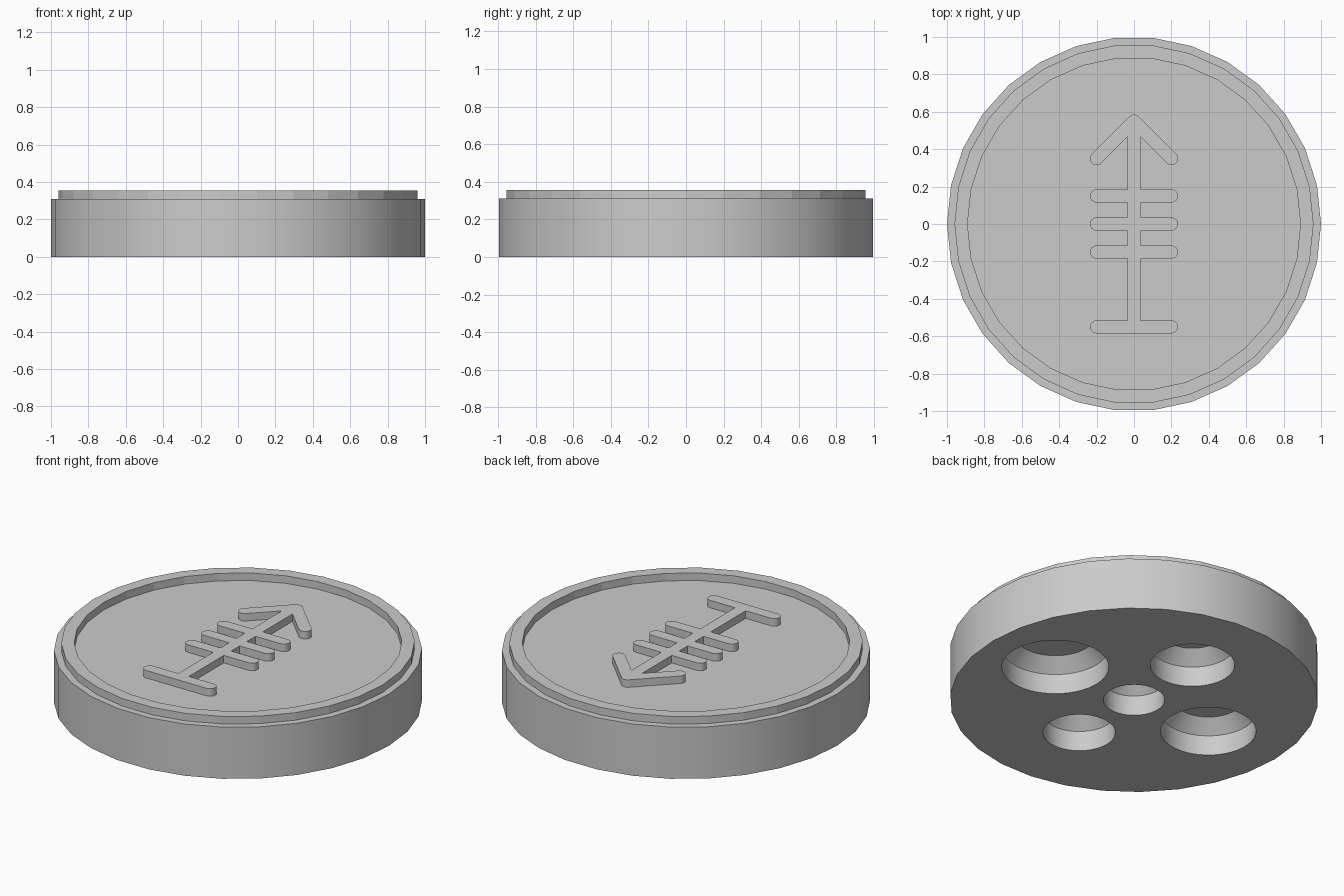
import bpy, bmesh
from math import sin, cos, pi, radians

cube = bpy.data.objects.get("Cube")
if cube:
    bpy.data.objects.remove(cube, do_unlink=True)

grey = bpy.data.materials.new("light_grey")
grey.use_nodes = True
grey.diffuse_color = (0.6, 0.6, 0.6, 1)
grey.node_tree.nodes["Principled BSDF"].inputs["Base Color"].default_value = (0.6, 0.6, 0.6, 1)

DECK, TOP = 0.31, 0.355   # height of the disc face and of the raised details


def finish(name, bm):
    bmesh.ops.recalc_face_normals(bm, faces=bm.faces)
    mesh = bpy.data.meshes.new(name)
    bm.to_mesh(mesh)
    bm.free()
    mesh.materials.append(grey)
    obj = bpy.data.objects.new(name, mesh)
    bpy.context.collection.objects.link(obj)
    return obj


def lathe(name, profile, sides, center=(0, 0), caps=True):
    """Stack of rings from (radius, height) pairs around a vertical axis."""
    bm = bmesh.new()
    rings = [[bm.verts.new((center[0] + r * cos(2 * pi * i / sides),
                            center[1] + r * sin(2 * pi * i / sides), z))
              for i in range(sides)] for r, z in profile]
    for low, high in zip(rings, rings[1:]):
        for i in range(sides):
            j = (i + 1) % sides
            bm.faces.new((low[i], low[j], high[j], high[i]))
    if caps:
        bm.faces.new(rings[0])
        bm.faces.new(rings[-1])
    return finish(name, bm)


def arc(x, y, start, end, r, steps=12):
    angles = [radians(start + (end - start) * i / steps) for i in range(steps + 1)]
    return [(x + r * cos(a), y + r * sin(a)) for a in angles]


# Disc body and the raised rim on its face
body = lathe("disc_body", [(1, 0), (1, DECK)], 30)
rim = lathe("raised_rim", [(0.96, DECK), (0.96, TOP), (0.89, TOP), (0.89, DECK)], 30, caps=False)

# Five round sockets underneath, each with a sloped shoulder at its inner end
sockets = [(0, 0, 0.166), (0.558, 0, 0.29), (0, 0.494, 0.229),
           (-0.527, 0, 0.259), (0, -0.463, 0.196)]
for x, y, r in sockets:
    cutter = lathe("socket_cutter", [(r, -0.1), (r, 0.12), (r - 0.075, 0.195)], 64, (x, y))
    cut = body.modifiers.new("socket", "BOOLEAN")
    cut.operation, cut.solver, cut.object = "DIFFERENCE", "EXACT", cutter
    bpy.context.view_layer.objects.active = body
    bpy.ops.object.modifier_apply(modifier=cut.name)
    bpy.data.objects.remove(cutter, do_unlink=True)

# Raised arrow with crossbars: right half outline, then mirrored
w, reach = 0.035, 0.2
half = arc(0, 0.55, 90, 45, w, 4) + arc(reach, 0.35, 45, -135, w)
half.append((w, 0.55 - w * 2 ** 0.5 - w))
for y in (0.15, 0, -0.15, -0.55):
    half += [(w, y + w)] + arc(reach, y, 90, -90, w)
    if y > -0.5:
        half.append((w, y - w))
outline = half + [(-x, y) for x, y in reversed(half) if x > 1e-6]

bm = bmesh.new()
base = bm.faces.new([bm.verts.new((x, y, DECK)) for x, y in outline])
raised = bmesh.ops.extrude_face_region(bm, geom=[base])["geom"]
bmesh.ops.translate(bm, vec=(0, 0, TOP - DECK),
                    verts=[v for v in raised if isinstance(v, bmesh.types.BMVert)])
bmesh.ops.delete(bm, geom=[f for f in bm.faces if all(v.co.z < DECK + 0.01 for v in f.verts)],
                 context="FACES")
arrow = finish("raised_arrow", bm)

# Smooth the round walls; the rim keeps its flat facets
bpy.ops.object.select_all(action="DESELECT")
for obj in (body, arrow):
    obj.select_set(True)
bpy.context.view_layer.objects.active = body
bpy.ops.object.shade_smooth_by_angle(angle=radians(30))
